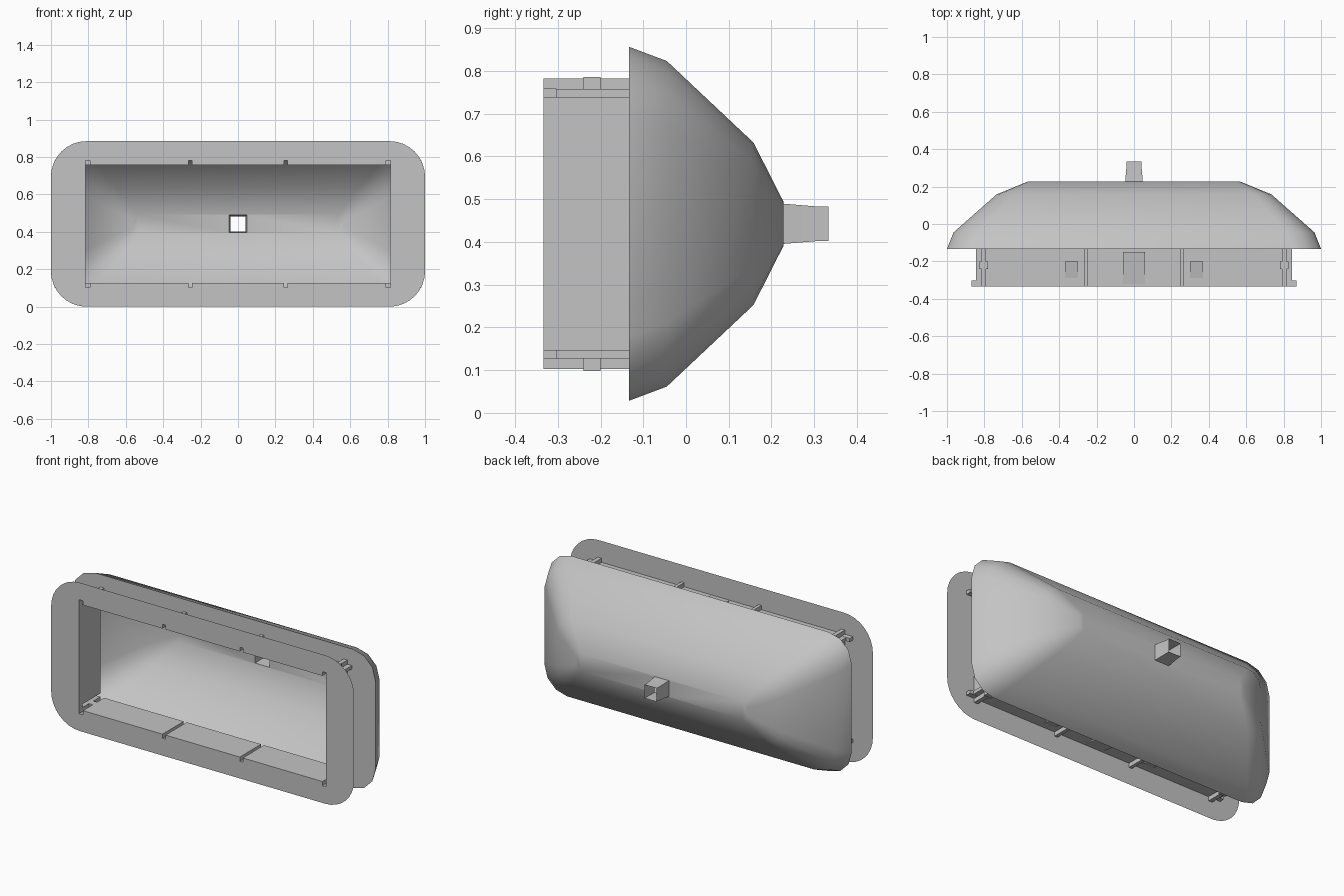
import bpy, bmesh, math

if "Cube" in bpy.data.objects:
    bpy.data.objects.remove(bpy.data.objects["Cube"])

CZ = 0.4425                      # height of the centre line
Y_FRONT, Y_SHELL, Y_CAP, Y_END = -0.333, -0.133, 0.228, 0.333

grey = bpy.data.materials.new("light grey")
grey.diffuse_color = (0.55, 0.55, 0.55, 1)
grey.use_nodes = True
grey.node_tree.nodes["Principled BSDF"].inputs["Base Color"].default_value = grey.diffuse_color


def rounded_rect(hx, hz, r, seg):
    """Closed outline of (x, z) points around the centre line."""
    pts = []
    for k, (sx, sz) in enumerate([(1, 1), (-1, 1), (-1, -1), (1, -1)]):
        for i in range(seg + 1):
            a = math.pi / 2 * (k + i / seg)
            pts.append((sx * (hx - r) + r * math.cos(a), sz * (hz - r) + r * math.sin(a)))
    return pts


def add_loop(bm, pts, y):
    return [bm.verts.new((x, y, CZ + z)) for x, z in pts]


def bridge(bm, a, b):
    n = len(a)
    for i in range(n):
        bm.faces.new((a[i], a[(i + 1) % n], b[(i + 1) % n], b[i]))


def fill_between(bm, a, b):
    """Fill a flat ring between an outer and an inner loop."""
    edges = []
    for loop in (a, b):
        for i in range(len(loop)):
            pair = (loop[i], loop[(i + 1) % len(loop)])
            edges.append(bm.edges.get(pair) or bm.edges.new(pair))
    bmesh.ops.triangle_fill(bm, use_beauty=True, use_dissolve=False, edges=edges)


def finish(bm, name, angle=40):
    bmesh.ops.recalc_face_normals(bm, faces=bm.faces)
    me = bpy.data.meshes.new(name)
    bm.to_mesh(me)
    bm.free()
    ob = bpy.data.objects.new(name, me)
    bpy.context.collection.objects.link(ob)
    me.materials.append(grey)
    bpy.ops.object.select_all(action='DESELECT')
    ob.select_set(True)
    bpy.context.view_layer.objects.active = ob
    bpy.ops.object.shade_smooth_by_angle(angle=math.radians(angle))
    return ob


# Outline of the duct: a rectangle with small grooves at ribs and corners
quarter = [(0.815, 0.295), (0.845, 0.295), (0.845, 0.315), (0.815, 0.315),
           (0.815, 0.34), (0.79, 0.34), (0.79, 0.315), (0.265, 0.315),
           (0.265, 0.34), (0.245, 0.34), (0.245, 0.315)]
half = quarter + [(-x, z) for x, z in reversed(quarter)]
duct = half + [(x, -z) for x, z in reversed(half)]

# Duct walls
bm = bmesh.new()
bridge(bm, add_loop(bm, duct, Y_FRONT), add_loop(bm, duct, Y_SHELL))
finish(bm, "duct_walls")

# Thin front flange
bm = bmesh.new()
fill_between(bm, add_loop(bm, rounded_rect(1, 0.4425, 0.19, 8), Y_FRONT),
             add_loop(bm, duct, Y_FRONT))
finish(bm, "front_flange")

# Tapered rear shell with the square spout
bm = bmesh.new()
rings = [(1.0, 0.414, 0.15, Y_SHELL), (0.965, 0.381, 0.15, -0.045),
         (0.735, 0.190, 0.09, 0.158), (0.565, 0.052, 0.03, Y_CAP)]
loops = [add_loop(bm, rounded_rect(hx, hz, r, 3), y) for hx, hz, r, y in rings]
for a, b in zip(loops, loops[1:]):
    bridge(bm, a, b)


def square(h):
    return [(h, h), (-h, h), (-h, -h), (h, -h)]


base = add_loop(bm, square(0.047), Y_CAP)
tip = add_loop(bm, square(0.040), 0.312)
end = add_loop(bm, square(0.040), Y_END)
fill_between(bm, loops[-1], base)
bridge(bm, base, tip)
bridge(bm, tip, end)
fill_between(bm, loops[0], add_loop(bm, duct, Y_SHELL))
finish(bm, "rear_shell")


def box(bm, x0, x1, y0, y1, z0, z1, lift=None):
    """Box; lift replaces the outer height on the front edge (for wedges)."""
    v = []
    for y in (y0, y1):
        zt = lift if lift is not None and y == y0 else z1
        v.append([bm.verts.new((x, y, CZ + z)) for x, z in
                  ((x0, z0), (x1, z0), (x1, zt), (x0, zt))])
    bridge(bm, v[0], v[1])
    bm.faces.new(v[0])
    bm.faces.new(v[1])


# Clips and corner feet, repeated on top/bottom and left/right
bm = bmesh.new()
for s in (1, -1):
    box(bm, -0.06, 0.06, -0.32, -0.15, s * 0.315, s * 0.335, lift=s * 0.318)
    for m in (1, -1):
        box(bm, m * 0.30, m * 0.37, -0.29, -0.20, s * 0.315, s * 0.332, lift=s * 0.318)
        box(bm, m * 0.78, m * 0.825, -0.24, -0.20, s * 0.315, s * 0.344)
        box(bm, m * 0.815, m * 0.868, Y_FRONT, -0.303, s * 0.295, s * 0.316)
finish(bm, "clips_and_feet", 30)
